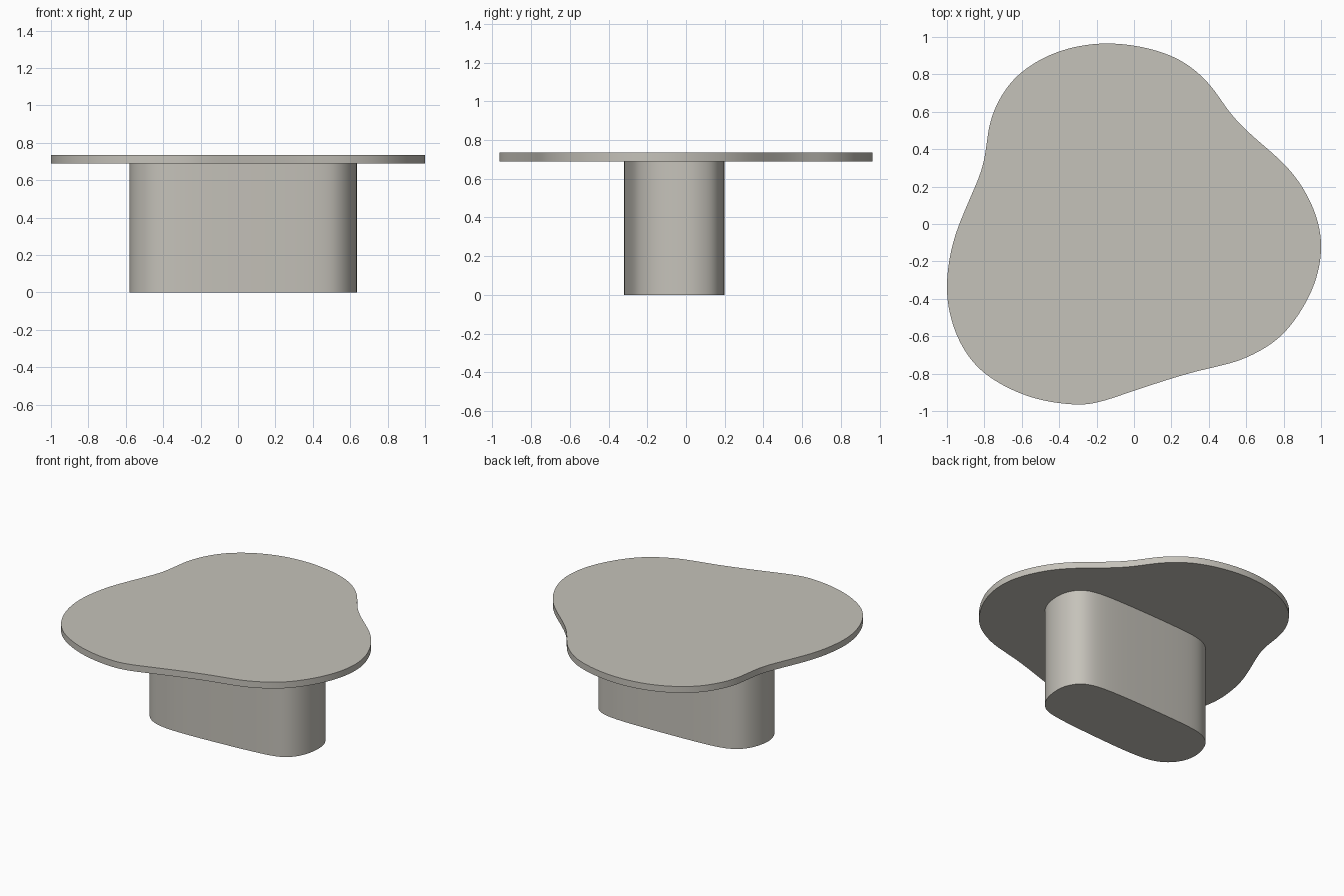
import bpy, bmesh, math
from mathutils import Vector

if "Cube" in bpy.data.objects:
    bpy.data.objects.remove(bpy.data.objects["Cube"])

stone = bpy.data.materials.new("warm grey stone")
stone.diffuse_color = (0.56, 0.54, 0.49, 1)
stone.use_nodes = True
stone.node_tree.nodes["Principled BSDF"].inputs["Base Color"].default_value = stone.diffuse_color


def smooth_loop(pts, steps=8, passes=12):
    """Closed Catmull-Rom curve through pts, lightly relaxed."""
    p = [Vector(q) for q in pts]
    n, out = len(p), []
    for i in range(n):
        a, b, c, d = p[i - 1], p[i], p[(i + 1) % n], p[(i + 2) % n]
        for k in range(steps):
            t = k / steps
            out.append(0.5 * (2 * b + (c - a) * t + (2 * a - 5 * b + 4 * c - d) * t * t
                              + (3 * b - a - 3 * c + d) * t ** 3))
    m = len(out)
    for _ in range(passes):
        out = [out[i] * 0.5 + (out[i - 1] + out[(i + 1) % m]) * 0.25 for i in range(m)]
    return out


def fit(pts, x0, x1, y0, y1):
    """Stretch an outline to the given extents."""
    xs, ys = [p.x for p in pts], [p.y for p in pts]
    return [(x0 + (p.x - min(xs)) / (max(xs) - min(xs)) * (x1 - x0),
             y0 + (p.y - min(ys)) / (max(ys) - min(ys)) * (y1 - y0)) for p in pts]


def slab(name, outline, z0, z1):
    bm = bmesh.new()
    face = bm.faces.new([bm.verts.new((x, y, z0)) for x, y in outline])
    res = bmesh.ops.extrude_face_region(bm, geom=[face], use_keep_orig=True)
    verts = [g for g in res["geom"] if isinstance(g, bmesh.types.BMVert)]
    bmesh.ops.translate(bm, verts=verts, vec=(0, 0, z1 - z0))
    bmesh.ops.recalc_face_normals(bm, faces=bm.faces)
    me = bpy.data.meshes.new(name)
    bm.to_mesh(me)
    bm.free()
    ob = bpy.data.objects.new(name, me)
    bpy.context.collection.objects.link(ob)
    me.materials.append(stone)
    bpy.ops.object.select_all(action="DESELECT")
    ob.select_set(True)
    bpy.context.view_layer.objects.active = ob
    bpy.ops.object.shade_smooth_by_angle(angle=math.radians(35))


# Free-form table top
top = [(-.11, .97), (-.39, .93), (-.60, .815), (-.71, .68), (-.765, .55), (-.785, .43),
       (-.81, .29), (-.89, .10), (-.96, -.08), (-.995, -.27), (-.99, -.44), (-.93, -.63),
       (-.80, -.80), (-.56, -.925), (-.32, -.965), (-.18, -.95), (0, -.89), (.28, -.80),
       (.46, -.757), (.61, -.71), (.80, -.59), (.95, -.36), (1, -.15), (.98, .02),
       (.91, .18), (.80, .325), (.61, .49), (.50, .61), (.39, .765), (.20, .905)]
slab("table_top", fit(smooth_loop(top), -1, 1, -.965, .965), 0.69, 0.735)

# Soft-cornered solid pedestal
base = [(.56, .165), (.42, .2), (.09, .197), (-.28, .18), (-.44, .15), (-.535, .075),
        (-.58, -.06), (-.56, -.18), (-.47, -.28), (-.30, -.32), (.07, -.305), (.42, -.275),
        (.55, -.23), (.62, -.13), (.64, 0), (.62, .09)]
slab("pedestal", fit(smooth_loop(base), -.58, .635, -.32, .2), 0, 0.69)
